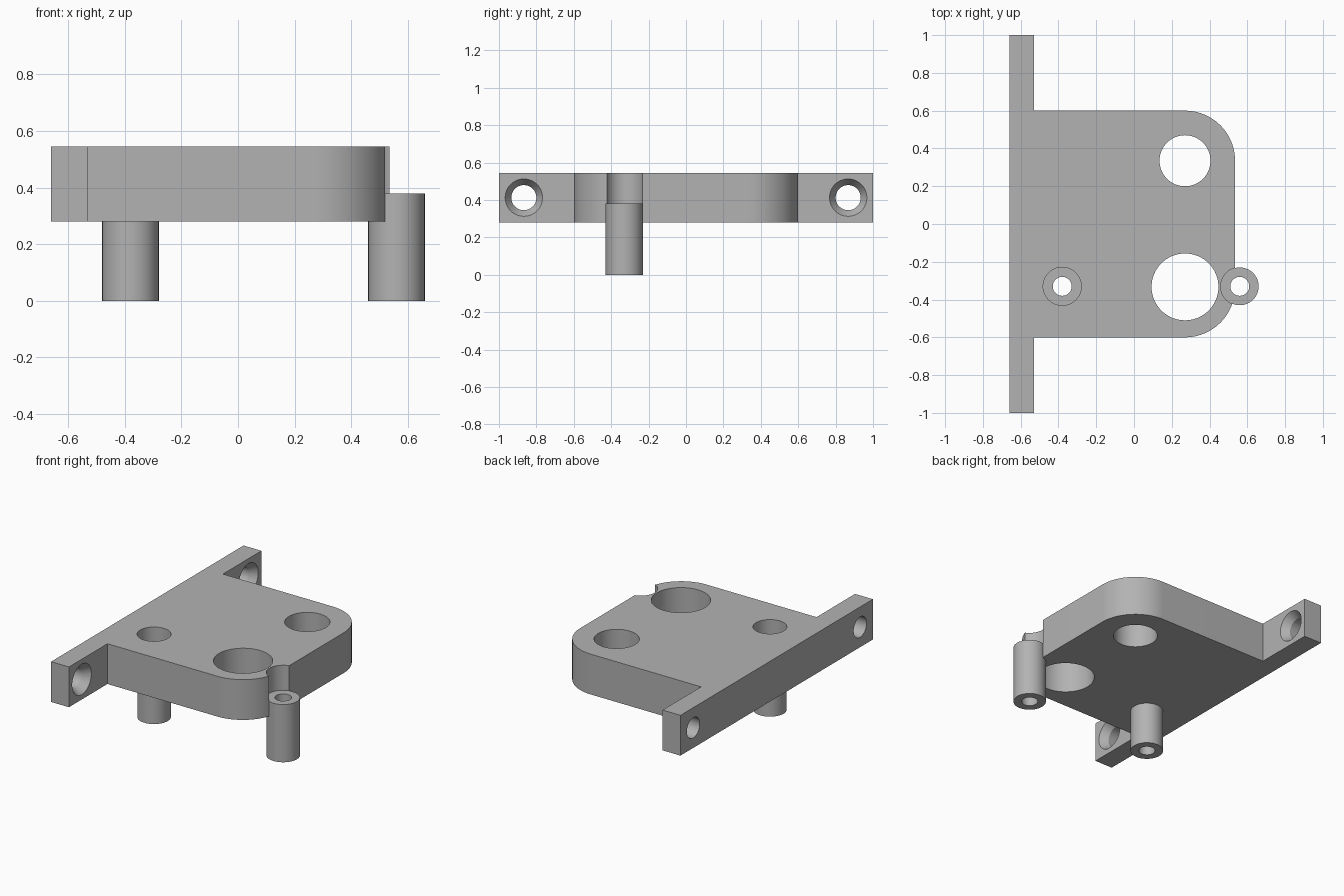
import bpy, bmesh, math
from mathutils import Matrix

if "Cube" in bpy.data.objects:
    bpy.data.objects.remove(bpy.data.objects["Cube"], do_unlink=True)

BOTTOM, TOP = 0.28, 0.545
POST_TOP, POST_R = 0.38, 0.1
BACK, FLANGE, FRONT = -0.66, -0.53, 0.535
HALF, ROUND = 0.6, 0.265
MID = (BOTTOM + TOP) / 2

grey = bpy.data.materials.new("plain grey")
grey.use_nodes = True
grey.diffuse_color = (0.45, 0.45, 0.45, 1)
grey.node_tree.nodes["Principled BSDF"].inputs["Base Color"].default_value = (0.45, 0.45, 0.45, 1)


def make_object(name, bm):
    bmesh.ops.recalc_face_normals(bm, faces=bm.faces)
    mesh = bpy.data.meshes.new(name)
    bm.to_mesh(mesh)
    bm.free()
    mesh.materials.append(grey)
    obj = bpy.data.objects.new(name, mesh)
    bpy.context.collection.objects.link(obj)
    return obj


def cylinder(name, start, length, r1, r2=None, axis="Z"):
    """Cylinder or cone that begins at start and runs along the axis."""
    bm = bmesh.new()
    turn = Matrix.Rotation(math.pi / 2, 4, "Y") if axis == "X" else Matrix()
    place = Matrix.Translation(start) @ turn @ Matrix.Translation((0, 0, length / 2))
    bmesh.ops.create_cone(bm, cap_ends=True, segments=64, radius1=r1,
                          radius2=r1 if r2 is None else r2, depth=length, matrix=place)
    return make_object(name, bm)


def combine(target, tool, operation):
    tool.hide_render = True
    mod = target.modifiers.new(operation.title(), "BOOLEAN")
    mod.operation, mod.solver, mod.object = operation, "EXACT", tool
    bpy.context.view_layer.objects.active = target
    bpy.ops.object.modifier_apply(modifier=mod.name)
    bpy.data.objects.remove(tool, do_unlink=True)


# Plate outline: flange along one edge, two rounded corners opposite
half = [(BACK, 1), (FLANGE, 1), (FLANGE, HALF)]
for i in range(25):
    a = math.pi / 2 * (1 - i / 24)
    half.append((FRONT - ROUND + ROUND * math.cos(a), HALF - ROUND + ROUND * math.sin(a)))
outline = half + [(x, -y) for x, y in reversed(half)]
bm = bmesh.new()
face = bm.faces.new([bm.verts.new((x, y, BOTTOM)) for x, y in outline])
extruded = bmesh.ops.extrude_face_region(bm, geom=[face])["geom"]
bmesh.ops.translate(bm, vec=(0, 0, TOP - BOTTOM),
                    verts=[v for v in extruded if isinstance(v, bmesh.types.BMVert)])
plate = make_object("mounting_plate", bm)

# Hollow posts, each with a clearance pocket above and a bore through
for x in (-0.38, 0.56):
    y = -0.33
    combine(plate, cylinder("post", (x, y, 0), 0.45, POST_R), "UNION")
    combine(plate, cylinder("post_pocket", (x, y, POST_TOP), 0.4, POST_R + 0.001), "DIFFERENCE")
    combine(plate, cylinder("post_bore", (x, y, -0.1), 1, 0.05), "DIFFERENCE")

# Large round openings in the plate
for y, r in ((-0.333, 0.177), (0.335, 0.135)):
    combine(plate, cylinder("plate_opening", (0.27, y, 0), 1, r), "DIFFERENCE")

# Countersunk screw holes in the flange ears
for y in (-0.867, 0.867):
    combine(plate, cylinder("screw_hole", (BACK - 0.1, y, MID), 0.4, 0.067, axis="X"), "DIFFERENCE")
    combine(plate, cylinder("countersink", (FLANGE - 0.05, y, MID), 0.06, 0.0667, 0.1065, "X"),
            "DIFFERENCE")

bpy.ops.object.select_all(action="DESELECT")
plate.select_set(True)
bpy.context.view_layer.objects.active = plate
bpy.ops.object.shade_smooth_by_angle(angle=math.radians(30))
